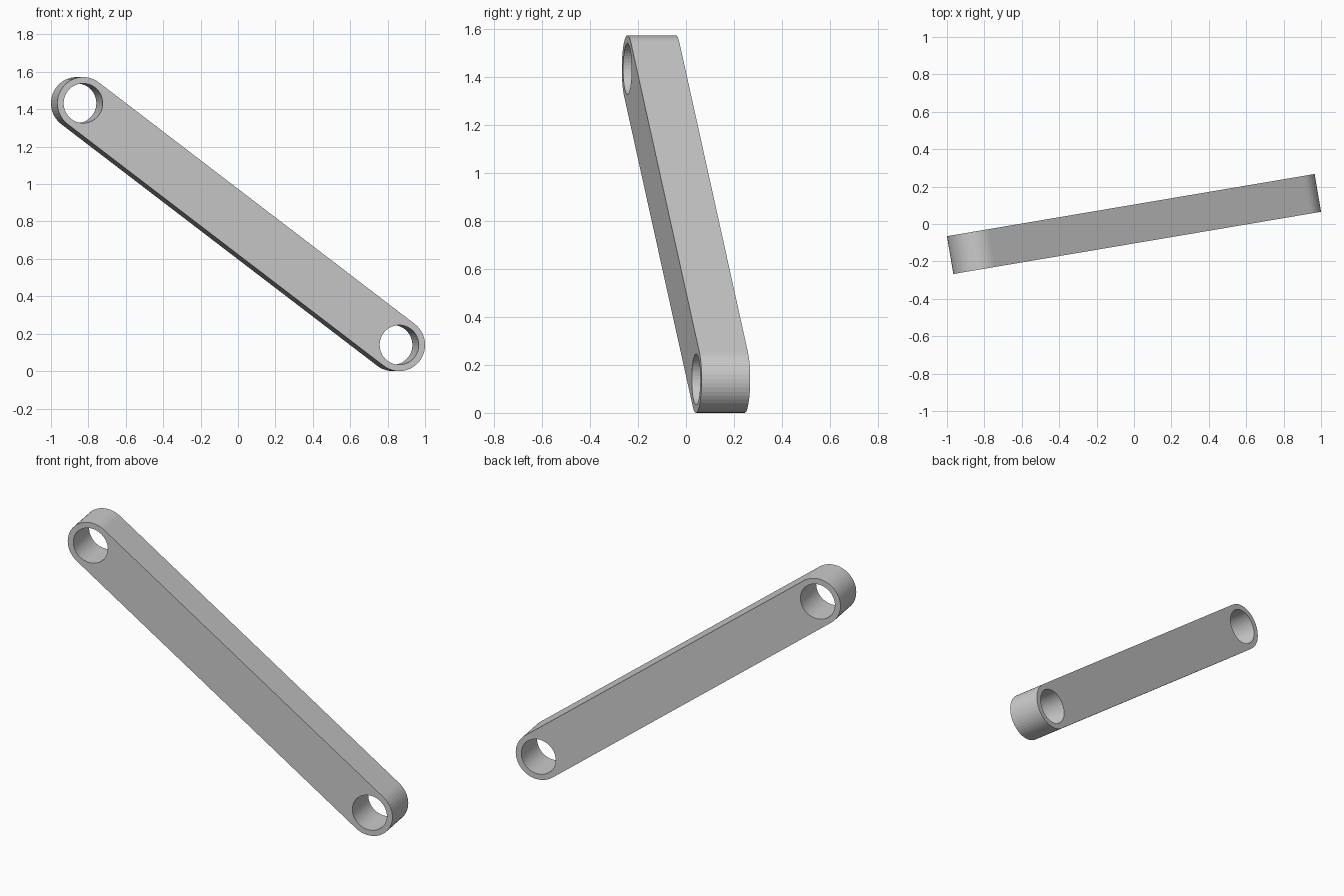
import bpy
from math import sin, cos, pi, atan2, radians
from mathutils import Matrix

if "Cube" in bpy.data.objects:
    bpy.data.objects.remove(bpy.data.objects["Cube"])

R, HOLE = 0.14, 0.106          # end radius, hole radius
THICK, YAW = 0.205, radians(9.6)
HEIGHT = 1.572
SEG = 48

# half distances between the hole centres, in the plane of the bar
hz = HEIGHT / 2 - R
hx = ((2 - THICK * sin(YAW)) / cos(YAW)) / 2 - R
ENDS = [(hx, -hz), (-hx, hz)]


def arc(c, r, start, sweep, n, closed=False):
    count = n if closed else n + 1
    return [(c[0] + r * cos(start + sweep * i / n),
             c[1] + r * sin(start + sweep * i / n)) for i in range(count)]


# rounded outline of the bar plus a round hole at each end
tilt = atan2(-hz, hx)
outline = (arc(ENDS[0], R, tilt - pi / 2, pi, SEG // 2)
           + arc(ENDS[1], R, tilt + pi / 2, pi, SEG // 2))
loops = [outline] + [arc(c, HOLE, 0, 2 * pi, SEG, True) for c in ENDS]

curve = bpy.data.curves.new("link_bar", 'CURVE')
curve.dimensions = '2D'
curve.fill_mode = 'BOTH'
curve.extrude = THICK / 2
for pts in loops:
    s = curve.splines.new('POLY')
    s.points.add(len(pts) - 1)
    for p, (x, y) in zip(s.points, pts):
        p.co = (x, y, 0, 1)
    s.use_cyclic_u = True

# stand the bar upright and turn it slightly about z
bar = bpy.data.objects.new("link_bar", curve)
bpy.context.collection.objects.link(bar)
bar.matrix_world = (Matrix.Translation((0, 0, HEIGHT / 2))
                    @ Matrix.Rotation(YAW, 4, 'Z') @ Matrix.Rotation(pi / 2, 4, 'X'))

# turn the curve into a clean mesh
bpy.context.view_layer.objects.active = bar
bar.select_set(True)
bpy.ops.object.convert(target='MESH')
bar = bpy.context.object
bpy.ops.object.mode_set(mode='EDIT')
bpy.ops.mesh.select_all(action='SELECT')
bpy.ops.mesh.remove_doubles(threshold=0.0001)
bpy.ops.mesh.normals_make_consistent(inside=False)
bpy.ops.object.mode_set(mode='OBJECT')
bpy.ops.object.shade_flat()
